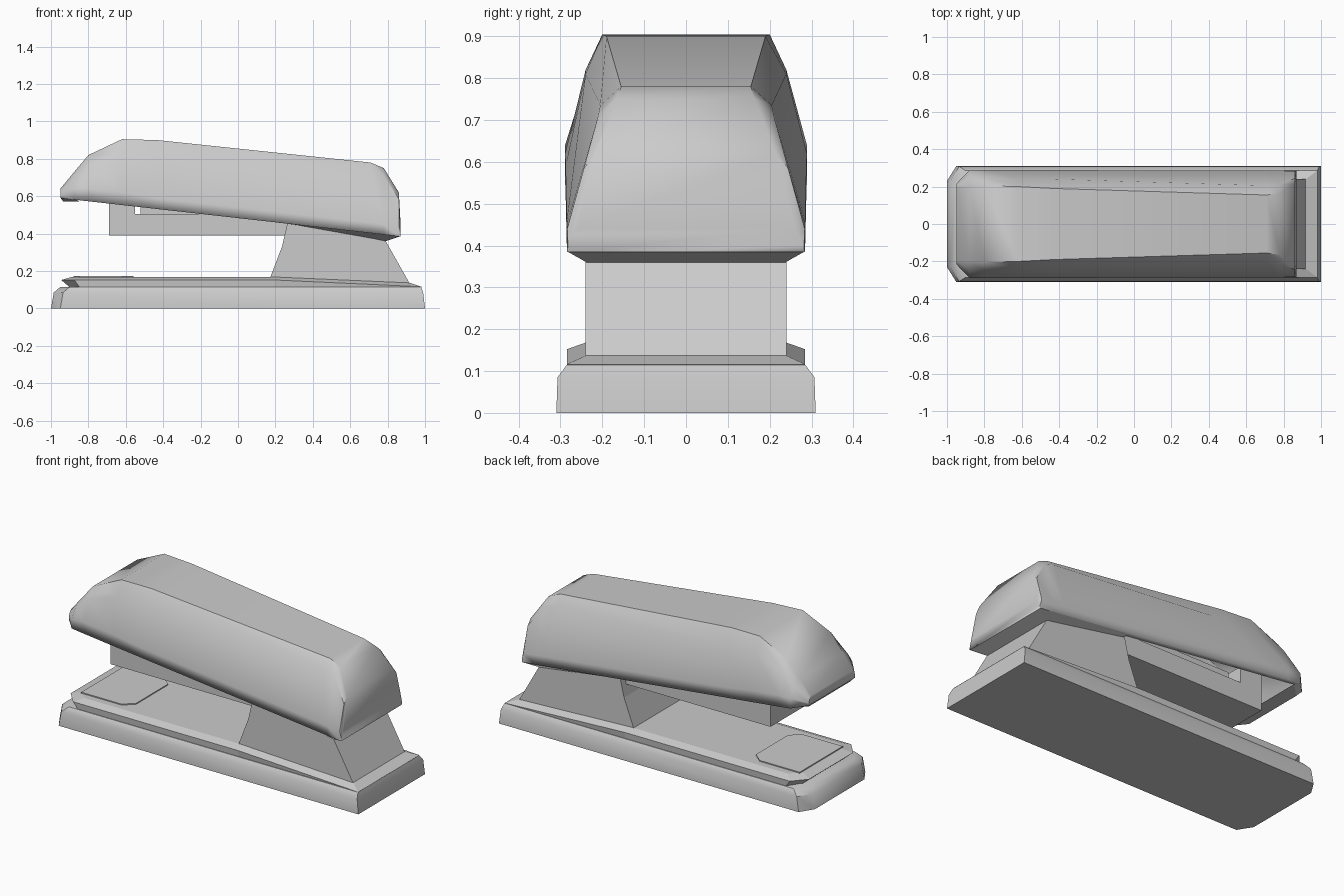
import bpy, bmesh, math

cube = bpy.data.objects.get("Cube")
if cube:
    bpy.data.objects.remove(cube, do_unlink=True)

grey = bpy.data.materials.new("light_grey")
grey.use_nodes = True
colour = (0.6, 0.6, 0.6, 1)
grey.diffuse_color = colour
grey.node_tree.nodes["Principled BSDF"].inputs["Base Color"].default_value = colour


def loft(name, rings, closed=True, smooth=0):
    """Skin matching rings of points and cap both ends; open loops leave a gap."""
    bm = bmesh.new()
    loops = [[bm.verts.new(p) for p in ring] for ring in rings]
    n = len(loops[0])
    for a, b in zip(loops, loops[1:]):
        for i in range(n if closed else n - 1):
            j = (i + 1) % n
            bm.faces.new((a[i], a[j], b[j], b[i]))
    bm.faces.new(loops[0][::-1])
    bm.faces.new(loops[-1])
    bmesh.ops.recalc_face_normals(bm, faces=bm.faces)
    mesh = bpy.data.meshes.new(name)
    bm.to_mesh(mesh)
    bm.free()
    obj = bpy.data.objects.new(name, mesh)
    bpy.context.collection.objects.link(obj)
    mesh.materials.append(grey)
    if smooth:
        bpy.ops.object.select_all(action="DESELECT")
        obj.select_set(True)
        bpy.context.view_layer.objects.active = obj
        bpy.ops.object.shade_smooth_by_angle(angle=math.radians(smooth))
    return obj


def prism(name, profile, half_width):
    """Extrude a side profile (x, z) evenly across the middle."""
    return loft(name, [[(x, y, z) for x, z in profile] for y in (-half_width, half_width)])


def plan(front, back, half, cut_x, cut_y, z):
    """Plan outline with chamfered front corners; z is a height or a rule of x."""
    height = z if callable(z) else lambda x: z
    side = [(front, half - cut_y), (front + cut_x, half), (0.2, half), (back, half)]
    outline = side + [(x, -y) for x, y in reversed(side)]
    return [(x, y, height(x)) for x, y in outline]


def slope(start, end):
    """Level up to x = 0.2, then falling to the rear."""
    return lambda x: start + (end - start) * max(0, x - 0.2) / 0.76


# Base foot
loft("base", [
    plan(-1.0, 1.0, 0.31, 0.05, 0.08, 0),
    plan(-0.985, 0.99, 0.307, 0.05, 0.08, 0.085),
    plan(-0.95, 0.98, 0.285, 0.05, 0.08, 0.115)], smooth=40)

# Sloping deck with an undercut front edge
loft("deck", [
    plan(-0.89, 0.97, 0.28, 0.05, 0.08, 0.105),
    plan(-0.945, 0.98, 0.285, 0.07, 0.08, slope(0.152, 0.117)),
    plan(-0.89, 0.92, 0.24, 0.06, 0.06, slope(0.168, 0.135))])

# Thin anvil plate
anvil = [(-0.88, -0.2), (-0.62, -0.2), (-0.56, -0.15),
         (-0.56, 0.15), (-0.62, 0.2), (-0.88, 0.2)]
loft("anvil_plate", [[(x, y, z) for x, y in anvil] for z in (0.166, 0.174)])

# Rear hinge block
prism("hinge_block", [(0.17, 0.16), (0.235, 0.33), (0.27, 0.48),
                      (0.45, 0.43), (0.79, 0.36), (0.92, 0.13)], 0.24)

# Staple magazine with a side slot
prism("magazine_tray", [(-0.69, 0.39), (0.3, 0.39), (0.3, 0.505), (-0.69, 0.505)], 0.2)
prism("magazine_nose", [(-0.69, 0.5), (-0.55, 0.5), (-0.55, 0.6), (-0.69, 0.6)], 0.2)
prism("magazine_rail", [(-0.52, 0.5), (0.3, 0.5), (0.3, 0.58), (-0.52, 0.58)], 0.14)


def edge(x):
    """Height of the cover's lower edge."""
    return 0.483 - 0.1125 * x


def section(x, wall, shoulder, top):
    """Cover cross section, open below; each level is (half width, height)."""
    half = [(wall[0], edge(x)), wall, shoulder, top]
    return [(x, y, z) for y, z in half] + [(x, -y, z) for y, z in reversed(half)]


# Hollow top cover
cover = loft("top_cover", [
    section(-0.95, (0.215, 0.605), (0.208, 0.625), (0.195, 0.64)),
    section(-0.88, (0.288, 0.64), (0.255, 0.69), (0.2, 0.725)),
    section(-0.80, (0.289, 0.64), (0.25, 0.765), (0.205, 0.82)),
    section(-0.62, (0.289, 0.62), (0.24, 0.82), (0.2, 0.905)),
    section(-0.43, (0.288, 0.59), (0.24, 0.81), (0.19, 0.9)),
    section(0.71, (0.285, 0.46), (0.205, 0.735), (0.155, 0.78)),
    section(0.78, (0.285, 0.45), (0.21, 0.71), (0.165, 0.75)),
    section(0.86, (0.284, 0.44), (0.244, 0.585), (0.215, 0.62)),
    section(0.87, (0.282, 0.40), (0.275, 0.425), (0.26, 0.44))], closed=False, smooth=40)
shell = cover.modifiers.new("wall", "SOLIDIFY")
shell.thickness = 0.03
shell.offset = -1

# Bevelled underside closing the cover over the hinge
outer = [(0.27, 0.283), (0.868, 0.283), (0.868, -0.283), (0.27, -0.283)]
inner = [(0.29, 0.238, 0.449), (0.79, 0.238, 0.36), (0.79, -0.238, 0.36), (0.29, -0.238, 0.449)]
loft("cover_underside", [[(x, y, edge(x)) for x, y in outer], inner])

# Lip under the cover's nose
lip = [(-0.948, 0.21), (-0.88, 0.285), (-0.86, 0.285), (-0.86, -0.285), (-0.88, -0.285), (-0.948, -0.21)]
loft("nose_lip", [[(x, y, edge(x)) for x, y in lip],
                  [(x * 0.98 - 0.005, y * 0.9, 0.572) for x, y in lip]])
